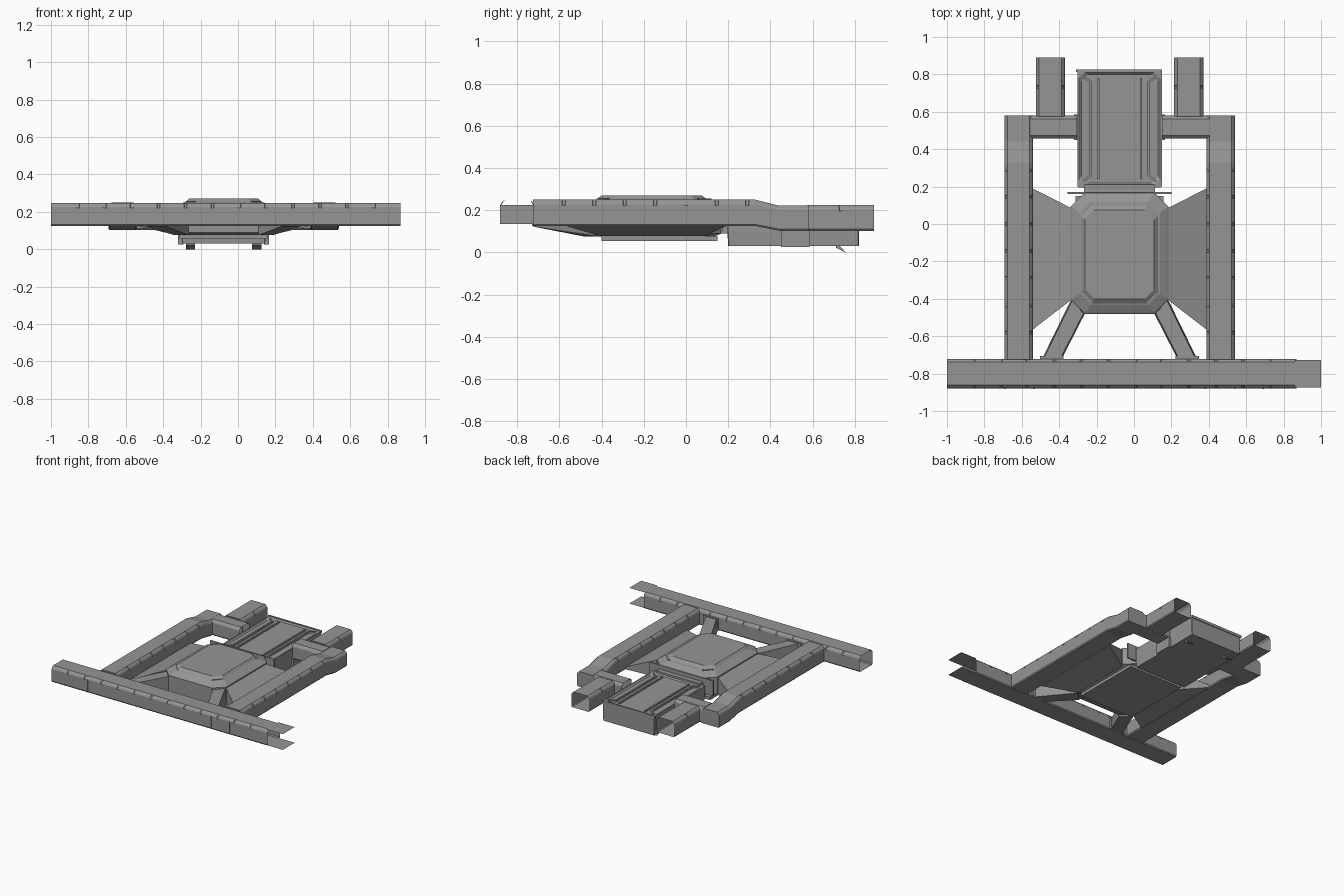
import bpy, bmesh

if "Cube" in bpy.data.objects:
    bpy.data.objects.remove(bpy.data.objects["Cube"])

C = -0.077          # symmetry line of the frame
GREY = bpy.data.materials.new("dark_grey")
GREY.diffuse_color = (0.3, 0.3, 0.3, 1)
GREY.use_nodes = True
GREY.node_tree.nodes["Principled BSDF"].inputs["Base Color"].default_value = GREY.diffuse_color


def make(name, verts, faces):
    me = bpy.data.meshes.new(name)
    bm = bmesh.new()
    vs = [bm.verts.new(v) for v in verts]
    for f in faces:
        bm.faces.new([vs[i] for i in f])
    bmesh.ops.recalc_face_normals(bm, faces=bm.faces)
    bm.to_mesh(me)
    bm.free()
    me.materials.append(GREY)
    ob = bpy.data.objects.new(name, me)
    bpy.context.collection.objects.link(ob)
    return ob


def loft(name, rings, cap_start=True, cap_end=True):
    n = len(rings[0])
    verts = [p for r in rings for p in r]
    faces = [(i*n + j, i*n + (j+1) % n, (i+1)*n + (j+1) % n, (i+1)*n + j)
             for i in range(len(rings)-1) for j in range(n)]
    if cap_start:
        faces.append(tuple(range(n)))
    if cap_end:
        faces.append(tuple((len(rings)-1)*n + j for j in range(n)))
    return make(name, verts, faces)


def prism(name, pts, z0, z1):
    return loft(name, [[(x, y, z) for x, y in pts] for z in (z0, z1)])


def box(name, x0, x1, y0, y1, z0, z1):
    return prism(name, [(x0, y0), (x1, y0), (x1, y1), (x0, y1)], z0, z1)


def lerp_profile(prof, t):
    for (a, b0, t0), (b, b1, t1) in zip(prof, prof[1:]):
        if t <= b:
            k = (t - a) / (b - a)
            return b0 + (b1-b0)*k, t0 + (t1-t0)*k
    return prof[-1][1:]


def beam(name, axis, centre, half, prof, pitch=0.145, caps=(False, False)):
    """Chamfered channel, its upper edges notched at intervals; prof = (position, bottom, top)."""
    a, b = prof[0][0], prof[-1][0]
    stations = [(p[0], 0) for p in prof]
    n = max(1, round((b-a)/pitch))
    for i in range(1, n):
        t = a + (b-a)*i/n
        if all(abs(t-p[0]) > 0.02 for p in prof):
            stations += [(t-.008, 0), (t-.006, .005), (t+.006, .005), (t+.008, 0)]
    rings = []
    for t, d in sorted(stations):
        z0, z1 = lerp_profile(prof, t)
        w, v = half, half-d
        sec = [(-w+.006, z0), (w-.006, z0), (w, z0+.008), (w, z1-.028), (v, z1-.022), (v-.005, z1-.012),
               (w-.018, z1), (-w+.018, z1), (-v+.005, z1-.012), (-v, z1-.022), (-w, z1-.028), (-w, z0+.008)]
        rings.append([(t, centre+u, z) if axis == 'x' else (centre+u, t, z) for u, z in sec])
    return loft(name, rings, *caps)


def octagon(h, y0, y1, c, z):
    return [(C+x, y, z) for x, y in [(-h+c, y0), (h-c, y0), (h, y0+c), (h, y1-c),
                                     (h-c, y1), (-h+c, y1), (-h, y1-c), (-h, y0+c)]]


# Front cross beam with the bare top and bottom skins at its right end
beam("front_beam", 'x', -.80, .079, [(-1, .125, .248), (.87, .125, .248)])
for nm, z in (("top", .249), ("bottom", .126)):
    make("front_beam_%s_skin" % nm, [(.86, -.873, z), (1, -.873, z), (1, -.727, z), (.86, -.727, z)],
         [(0, 1, 2, 3)])
# Joint bands on the front beam
for i, x in enumerate((-.69, -.535, .38, .54, .69)):
    box("beam_band_%d" % i, x-.004, x+.004, -.881, -.722, .135, .226)

for s, side in ((-1, "left"), (1, "right")):
    def X(d):
        return C + s*d
    # Side rail stepping down to the rear
    beam(side + "_rail", 'y', X(.54), .076,
         [(-.725, .125, .25), (.33, .125, .25), (.44, .103, .222), (.58, .103, .222)], caps=(False, True))
    # Rear cross piece and open stub
    xs = sorted((X(.228), X(.48)))
    beam(side + "_rear_cross", 'x', .518, .062, [(xs[0], .103, .2225), (xs[1], .103, .2225)], .3)
    beam(side + "_rear_stub", 'y', X(.37), .078, [(.575, .103, .224), (.89, .103, .224)], .155)
    # Wedge-shaped wing between rail and pan
    wing = [(.465, -.565, .125, .145), (.465, .19, .125, .145), (.258, .085, .077, .215), (.258, -.405, .077, .215)]
    loft(side + "_wing", [[(X(w[0]), w[1], w[k]) for w in wing] for k in (2, 3)])
    # Diagonal strut from front beam to pan, with its foot
    loft(side + "_strut", [[(X(a), y1, zb), (X(b), y2, zb), (X(b-.008), y2, zt), (X(a+.008), y1, zt)]
                           for a, b, y1, y2, zb, zt in
                           ((.31, .415, -.722, -.722, .122, .215), (.185, .262, -.478, -.41, .075, .21))])
    xs = sorted((X(.30), X(.425)))
    box(side + "_strut_foot", *xs, -.73, -.705, .125, .22)
    # Side bracket and wedge foot under the rear box
    xs = sorted((X(.215), X(.243)))
    box(side + "_box_bracket", *xs, .45, .585, .026, .11)
    loft(side + "_wedge_foot", [[(X(d), .712, .03), (X(d), .712, .022), (X(d), .757, 0), (X(d), .73, .03)]
                                for d in (.152, .202)])
    # Ribs on the lid of the rear box
    prism(side + "_lid_outer_rib", [(X(d), y) for d, y in
          ((.205, .79), (.16, .755), (.16, .265), (.205, .225), (.19, .225), (.148, .258),
           (.148, .762), (.19, .79))], .172, .185)
    xs = sorted((X(.108), X(.12)))
    box(side + "_lid_inner_rib", *xs, .24, .78, .172, .183)
    # Corner ribs around the pan lid
    for nm, y, k in (("front", -.425, 1), ("rear", .12, -1)):
        prism(side + "_pan_rib_" + nm, [(X(.15), y), (X(.205), y+.06*k), (X(.193), y+.066*k),
                                        (X(.142), y+.012*k)], .235, .256)

# Central pan: octagonal tub with a raised lid
loft("centre_pan", [octagon(.225, -.44, .13, .06, .075), octagon(.262, -.48, .168, .075, .09),
                    octagon(.262, -.48, .168, .075, .222), octagon(.255, -.472, .162, .073, .228),
                    octagon(.215, -.432, .12, .062, .25), octagon(.205, -.425, .10, .058, .252),
                    octagon(.185, -.40, .075, .05, .27)])
# Base plate, rear lip and connector of the pan
box("pan_base_plate", C-.235, C+.235, -.40, .15, .055, .078)
box("pan_rear_lip", C-.278, C+.278, .16, .172, .105, .225)
box("box_connector", C-.19, C+.19, .165, .21, .09, .195)

# Rear box with a recessed lid
loft("rear_box", [octagon(.222, .20, .82, .004, .03), octagon(.226, .196, .82, .004, .10),
                  octagon(.226, .196, .82, .004, .182), octagon(.216, .208, .81, .03, .182),
                  octagon(.205, .22, .80, .035, .172)])
box("box_rear_rim", C-.233, C+.226, .812, .825, .165, .186)
